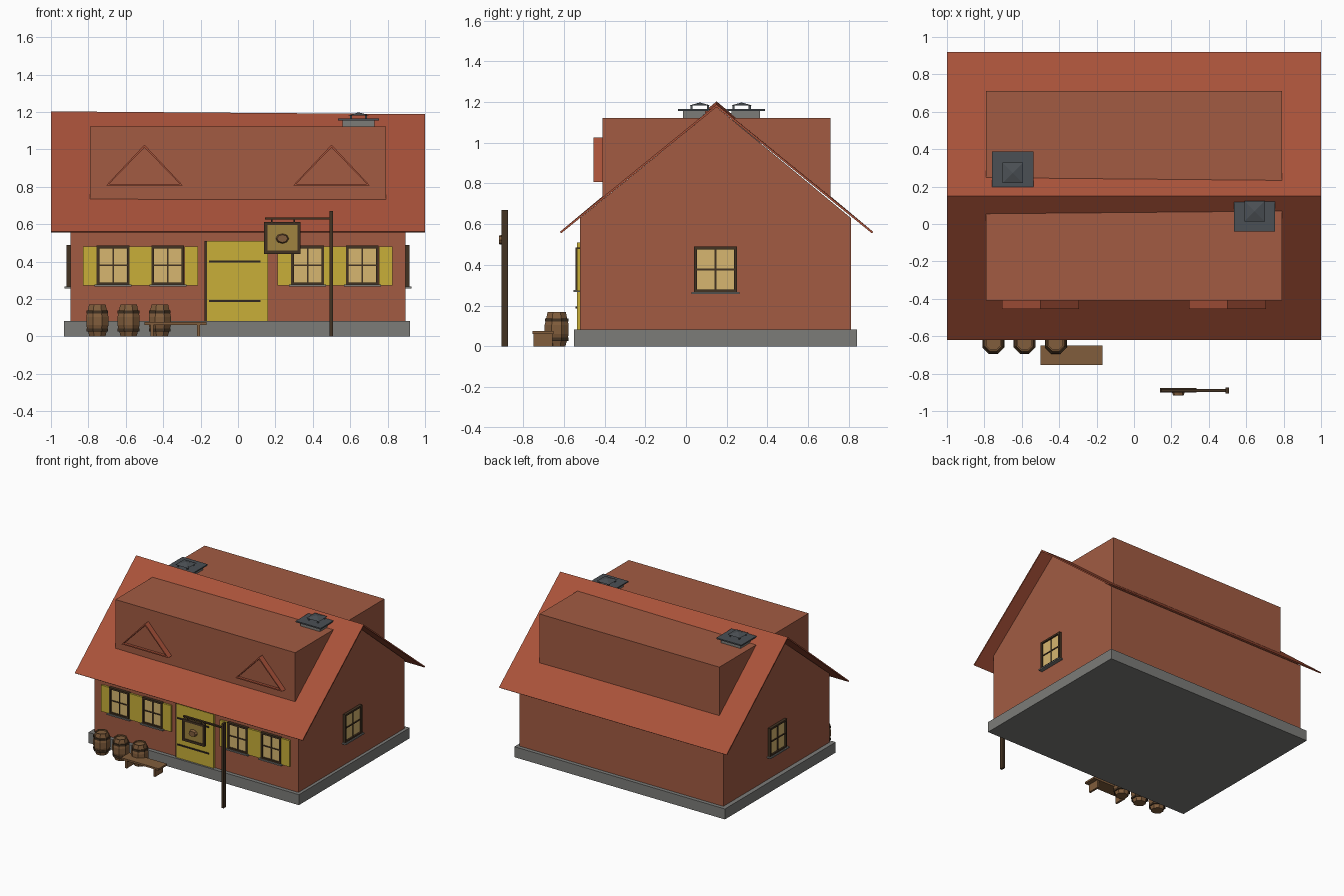
import bpy, bmesh, math
from mathutils import Matrix, Vector

if "Cube" in bpy.data.objects:
    bpy.data.objects.remove(bpy.data.objects["Cube"])


def material(name, rgb):
    m = bpy.data.materials.new(name)
    m.diffuse_color = (*rgb, 1)
    m.use_nodes = True
    m.node_tree.nodes["Principled BSDF"].inputs["Base Color"].default_value = m.diffuse_color
    return m


WALL = material("brick", (0.36, 0.105, 0.055))
ROOF = material("roof_tile", (0.40, 0.085, 0.042))
YELLOW = material("yellow_paint", (0.58, 0.43, 0.04))
GLASS = material("lit_glass", (0.68, 0.47, 0.16))
DARK = material("dark_wood", (0.055, 0.032, 0.016))
IRON = material("iron", (0.03, 0.02, 0.015))
WOOD = material("wood", (0.22, 0.11, 0.045))
SIGN = material("sign_paint", (0.35, 0.23, 0.05))
STONE = material("stone", (0.20, 0.20, 0.19))
SLATE = material("slate", (0.07, 0.08, 0.09))


def finish(name, bm, mat):
    bmesh.ops.recalc_face_normals(bm, faces=bm.faces)
    me = bpy.data.meshes.new(name)
    bm.to_mesh(me)
    bm.free()
    me.materials.append(mat)
    ob = bpy.data.objects.new(name, me)
    bpy.context.collection.objects.link(ob)
    return ob


def boxes(name, mat, ranges, matrix=Matrix()):
    """One object from boxes given as (x0, x1, y0, y1, z0, z1)."""
    bm = bmesh.new()
    for x0, x1, y0, y1, z0, z1 in ranges:
        m = Matrix.Translation(((x0 + x1) / 2, (y0 + y1) / 2, (z0 + z1) / 2))
        bmesh.ops.create_cube(bm, size=1, matrix=matrix @ m @ Matrix.Diagonal((x1 - x0, y1 - y0, z1 - z0, 1)))
    return finish(name, bm, mat)


def prism(name, mat, points, step):
    """Extrude a flat polygon along a vector."""
    bm = bmesh.new()
    face = bm.faces.new([bm.verts.new(p) for p in points])
    new = bmesh.ops.extrude_face_region(bm, geom=[face])["geom"]
    bmesh.ops.translate(bm, vec=step, verts=[v for v in new if isinstance(v, bmesh.types.BMVert)])
    return finish(name, bm, mat)


def window(name, matrix, w, z0, z1):
    """Window in local axes: centred on x, outward is -y, wall at y = 0."""
    h, t, zm = w / 2, 0.014, (z0 + z1) / 2
    boxes(name + "_glass", GLASS, [(-h + t, h - t, -0.010, 0.005, z0 + t, z1 - t)], matrix)
    boxes(name + "_frame", DARK, [
        (-h, -h + t, -0.022, 0.005, z0, z1), (h - t, h, -0.022, 0.005, z0, z1),
        (-h + t, h - t, -0.022, 0.005, z0, z0 + t), (-h + t, h - t, -0.022, 0.005, z1 - t, z1),
        (-0.004, 0.004, -0.016, 0, z0 + t, z1 - t), (-h + t, h - t, -0.016, 0, zm - 0.004, zm + 0.004)], matrix)
    boxes(name + "_sill", STONE, [(-h - 0.012, h + 0.012, -0.032, 0, z0 - 0.008, z0 + 0.002)], matrix)


# Plinth and gabled walls
RIDGE = 0.15
boxes("plinth", STONE, [(-0.93, 0.92, -0.55, 0.84, 0, 0.083)])
prism("walls", WALL, [(-0.895, y, z) for y, z in
      [(-0.52, 0.083), (0.81, 0.083), (0.81, 0.63), (RIDGE, 1.175), (-0.52, 0.63)]], (1.79, 0, 0))

# Thin roof shell, ridge sagging slightly to the right
roof = prism("roof", ROOF, [(-1, y, z) for y, z in
             [(-0.62, 0.562), (RIDGE, 1.203), (0.92, 0.562), (0.912, 0.556), (RIDGE, 1.19), (-0.612, 0.556)]],
             (2, 0, 0))
for v in roof.data.vertices:
    if v.co.x > 0 and v.co.z > 1:
        v.co.z -= 0.015

# Flat-topped long dormers, front and back
for name, s in (("front", -1), ("back", 1)):
    prism(name + "_dormer", WALL, [(-0.79, RIDGE + s * d, z) for d, z in
          [(0.56, 0.72), (0.56, 1.122), (0.07, 1.122)]], (1.58, 0, 0))

# Triangular pediments on the front dormer
for name, x in (("left", -0.5), ("right", 0.5)):
    prism(name + "_pediment", WALL, [(x - 0.19, -0.435, 0.815), (x + 0.19, -0.435, 0.815), (x, -0.435, 1.01)],
          (0, 0.03, 0))
    bm = bmesh.new()
    rings = []
    for y, half, zb, zt in ((-0.405, 0.205, 0.807, 1.025), (-0.455, 0.205, 0.807, 1.025),
                            (-0.455, 0.188, 0.816, 1.01), (-0.405, 0.188, 0.816, 1.01)):
        rings.append([bm.verts.new(p) for p in ((x - half, y, zb), (x + half, y, zb), (x, y, zt))])
    for k in range(4):
        a, b = rings[k], rings[(k + 1) % 4]
        for i in range(3):
            j = (i + 1) % 3
            bm.faces.new((a[i], a[j], b[j], b[i]))
    finish(name + "_pediment_frame", bm, ROOF)

# Chimneys with slab and raised cap
for name, x, y, d in (("front_chimney", 0.645, 0.04, 0.08), ("back_chimney", -0.648, 0.293, 0.095)):
    boxes(name + "_stack", STONE, [(x - 0.085, x + 0.085, y - d + 0.025, y + d - 0.025, 1.0, 1.155)])
    boxes(name + "_slab", SLATE, [(x - 0.11, x + 0.11, y - d, y + d, 1.155, 1.165)])
    cy = y + (0.028 if x > 0 else -0.02)
    boxes(name + "_cap_legs", SLATE, [(x + a - 0.005, x + a + 0.005, cy + b - 0.005, cy + b + 0.005, 1.16, 1.185)
                                      for a in (-0.04, 0.04) for b in (-0.04, 0.04)])
    bm = bmesh.new()
    bmesh.ops.create_cone(bm, cap_ends=True, segments=4, radius1=0.055 * math.sqrt(2), radius2=0, depth=0.016,
                          matrix=Matrix.Translation((x, cy, 1.19)) @ Matrix.Rotation(math.pi / 4, 4, 'Z'))
    finish(name + "_cap", bm, SLATE)

# Front windows with shutters
for i, x in enumerate((-0.668, -0.375, 0.372, 0.665)):
    window(f"front_window_{i + 1}", Matrix.Translation((x, -0.52, 0)), 0.175, 0.275, 0.485)
    boxes(f"shutters_{i + 1}", YELLOW, [(x - 0.16, x - 0.088, -0.535, -0.515, 0.272, 0.48),
                                        (x + 0.088, x + 0.16, -0.535, -0.515, 0.272, 0.48)])

# Side windows
for name, x, turn in (("right", 0.895, 90), ("left", -0.895, -90)):
    window(name + "_window", Matrix.Translation((x, 0.145, 0)) @ Matrix.Rotation(math.radians(turn), 4, 'Z'),
           0.21, 0.265, 0.49)

# Door with strap hinges
boxes("door", YELLOW, [(-0.165, 0.16, -0.535, -0.51, 0.083, 0.51)])
boxes("door_hinges", IRON, [(-0.155, 0.12, -0.543, -0.53, z - 0.005, z + 0.005) for z in (0.19, 0.40)])
boxes("door_jamb", DARK, [(-0.178, -0.165, -0.53, -0.51, 0.083, 0.51)])

# Hanging sign on a post
Y = -0.89
boxes("sign_post", DARK, [(0.49, 0.508, Y - 0.016, Y + 0.016, 0, 0.67)])
boxes("sign_arm", DARK, [(0.145, 0.50, Y - 0.009, Y + 0.009, 0.626, 0.636)])
boxes("sign_hooks", IRON, [(x - 0.004, x + 0.004, Y - 0.004, Y + 0.004, 0.60, 0.63) for x in (0.18, 0.30)])
boxes("sign_board", SIGN, [(0.155, 0.32, Y - 0.006, Y + 0.006, 0.455, 0.60)])
boxes("sign_frame", DARK, [(0.14, 0.157, Y - 0.012, Y + 0.012, 0.44, 0.613),
                           (0.318, 0.335, Y - 0.012, Y + 0.012, 0.44, 0.613),
                           (0.157, 0.318, Y - 0.012, Y + 0.012, 0.44, 0.458),
                           (0.157, 0.318, Y - 0.012, Y + 0.012, 0.595, 0.613)])
bm = bmesh.new()
bmesh.ops.create_cone(bm, cap_ends=True, segments=8, radius1=0.038, radius2=0.028, depth=0.03,
                      matrix=Matrix.Translation((0.237, Y - 0.013, 0.523)) @ Matrix.Diagonal((1, 1, 0.75, 1))
                      @ Matrix.Rotation(math.pi / 2, 4, 'X'))
finish("sign_ornament", bm, WOOD)

# Barrels with iron hoops
def turned(name, mat, profile, x, y, sides=8):
    bm = bmesh.new()
    rings = [[bm.verts.new((x + r * math.cos(a), y + r * math.sin(a), z))
              for a in (2 * math.pi * (k + 0.5) / sides for k in range(sides))] for r, z in profile]
    for a, b in zip(rings, rings[1:]):
        for k in range(sides):
            bm.faces.new((a[k], a[(k + 1) % sides], b[(k + 1) % sides], b[k]))
    bm.faces.new(rings[0])
    bm.faces.new(rings[-1])
    return finish(name, bm, mat)


for i, x in enumerate((-0.752, -0.585, -0.418)):
    turned(f"barrel_{i + 1}", WOOD, [(0.046, 0), (0.064, 0.06), (0.064, 0.105), (0.048, 0.17), (0.040, 0.17),
                                     (0.040, 0.16)], x, -0.635)
    for j, z in enumerate((0.035, 0.13)):
        turned(f"barrel_{i + 1}_hoop_{j + 1}", DARK, [(0.063, z - 0.008), (0.063, z + 0.008)], x, -0.635)

# Low bench
boxes("bench_seat", WOOD, [(-0.50, -0.168, -0.755, -0.65, 0.062, 0.076)])
boxes("bench_legs", WOOD, [(x - 0.008, x + 0.008, -0.75, -0.655, 0, 0.062) for x in (-0.46, -0.21)])
